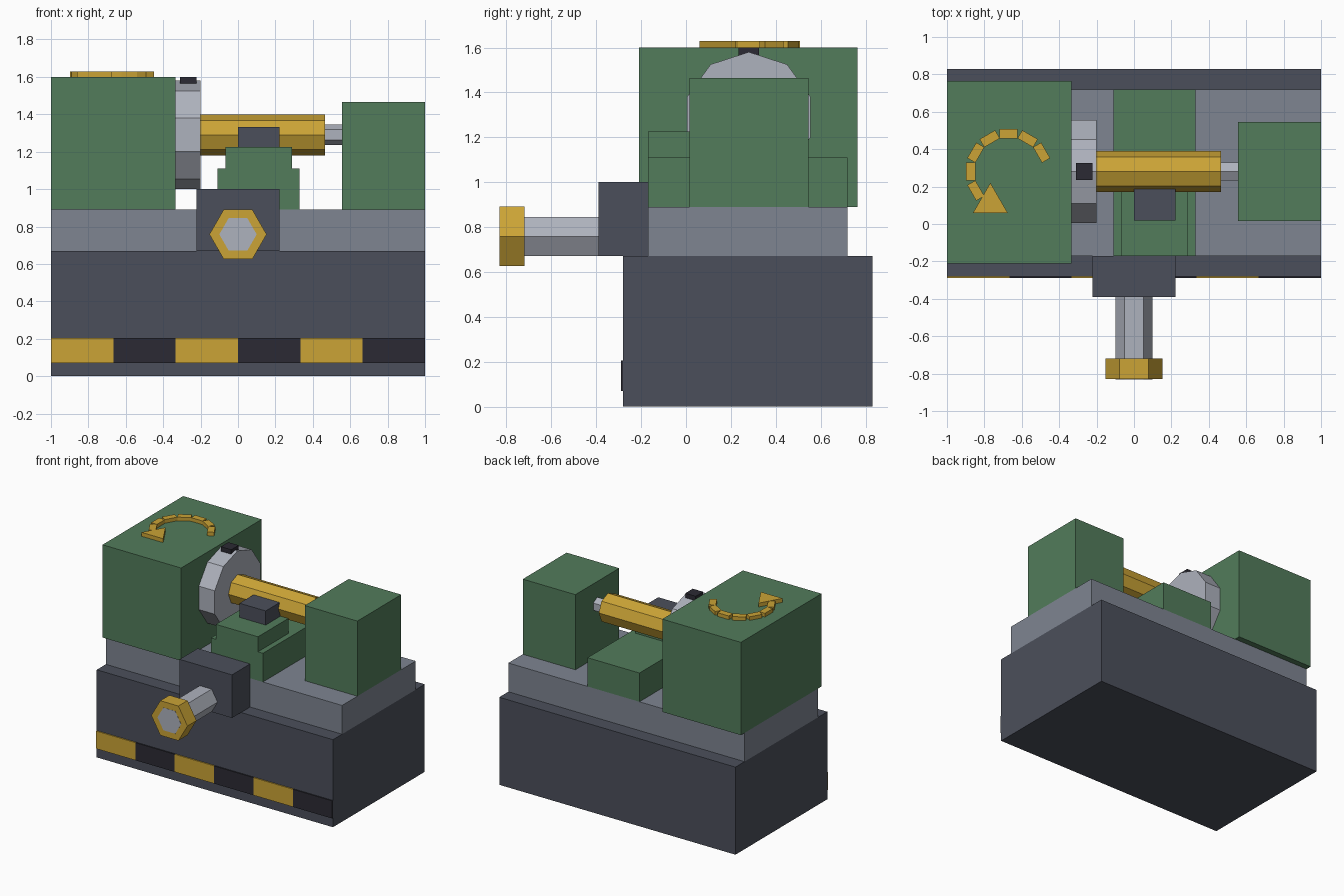
import bpy, math
from mathutils import Matrix, Vector

if "Cube" in bpy.data.objects:
    bpy.data.objects.remove(bpy.data.objects["Cube"])


def lin(c):
    c /= 255
    return c / 12.92 if c <= 0.04045 else ((c + 0.055) / 1.055) ** 2.4


def material(name, rgb):
    m = bpy.data.materials.new(name)
    m.diffuse_color = (*[lin(c) for c in rgb], 1)
    m.use_nodes = True
    m.node_tree.nodes["Principled BSDF"].inputs["Base Color"].default_value = m.diffuse_color
    return m


SLATE = material("dark slate", (75, 79, 91))
GREY = material("bed grey", (126, 133, 145))
GREEN = material("machine green", (82, 124, 91))
GOLD = material("gold", (203, 164, 54))
BLACK = material("black", (43, 42, 51))
STEEL = material("light steel", (174, 178, 189))


def add(name, verts, faces, mat):
    me = bpy.data.meshes.new(name)
    me.from_pydata(verts, [], faces)
    me.materials.append(mat)
    ob = bpy.data.objects.new(name, me)
    bpy.context.collection.objects.link(ob)
    return ob


def prism(name, mat, n, r, start, end, first=0):
    """n-sided bar between two points; first = angle of the first corner."""
    a, b = Vector(start), Vector(end)
    d = (b - a).normalized()
    u = Vector((0, 0, 1)) if abs(d.z) < 0.5 else Vector((0, 1, 0))
    v = d.cross(u)
    ring = [r * (math.cos(first + math.tau * i / n) * u + math.sin(first + math.tau * i / n) * v)
            for i in range(n)]
    faces = [(i, (i + 1) % n, (i + 1) % n + n, i + n) for i in range(n)]
    faces += [tuple(reversed(range(n))), tuple(range(n, 2 * n))]
    return add(name, [a + p for p in ring] + [b + p for p in ring], faces, mat)


def box(name, mat, x, y, z):
    verts = [(i, j, k) for k in z for j in y for i in x]
    faces = [(0, 2, 3, 1), (4, 5, 7, 6), (0, 1, 5, 4), (1, 3, 7, 5), (3, 2, 6, 7), (2, 0, 4, 6)]
    return add(name, verts, faces, mat)


# Base and bed
box("base", SLATE, (-1, 1), (-0.28, 0.83), (0, 0.67))
box("bed", GREY, (-1, 1), (-0.17, 0.72), (0.67, 0.89))

# Headstock and tailstock
box("headstock", GREEN, (-1, -0.335), (-0.21, 0.765), (0.89, 1.6))
box("tailstock", GREEN, (0.555, 1), (0.015, 0.545), (0.89, 1.465))

# Spindle line: chuck, workpiece, centre
CY, CZ = 0.28, 1.29
for name, mat, n, r, x0, x1 in (("chuck", STEEL, 10, 0.29, -0.335, -0.2),
                                ("workpiece", GOLD, 8, 0.11, -0.2, 0.465),
                                ("tailstock_centre", STEEL, 6, 0.055, 0.465, 0.555)):
    prism(name, mat, n, r, (x0, CY, CZ), (x1, CY, CZ))
box("chuck_jaw", BLACK, (-0.31, -0.222), (0.235, 0.325), (1.555, 1.6))

# Carriage, cross slide, tool post
box("carriage", GREEN, (-0.11, 0.33), (-0.17, 0.72), (0.89, 1.11))
box("cross_slide", GREEN, (-0.068, 0.288), (-0.17, 0.2), (1.11, 1.225))
box("tool_post", SLATE, (0, 0.222), (0.018, 0.195), (1.225, 1.333))

# Apron with handwheel
box("apron", SLATE, (-0.222, 0.222), (-0.39, -0.17), (0.67, 1.0))
prism("handwheel_shaft", STEEL, 6, 0.1, (0, -0.831, 0.758), (0, -0.39, 0.758), math.pi / 2)
prism("handwheel", GOLD, 6, 0.153, (0, -0.83, 0.758), (0, -0.72, 0.758), math.pi / 2)

# Warning stripes along the front
for i in range(6):
    x = -1 + i / 3
    box(f"warning_stripe_{i + 1}", BLACK if i % 2 else GOLD,
        (x, x + 1 / 3), (-0.289, -0.28), (0.07, 0.205))

# Rotation arrow on the headstock
for i in range(7):
    seg = box(f"arrow_segment_{i + 1}", GOLD, (0.178, 0.228), (-0.048, 0.048), (1.6, 1.628))
    seg.matrix_world = (Matrix.Translation((-0.67, 0.28, 0))
                        @ Matrix.Rotation(math.radians(30 + 30 * i), 4, 'Z'))
prism("arrow_head", GOLD, 3, 0.107, (-0.768, 0.113, 1.6), (-0.768, 0.113, 1.63))
